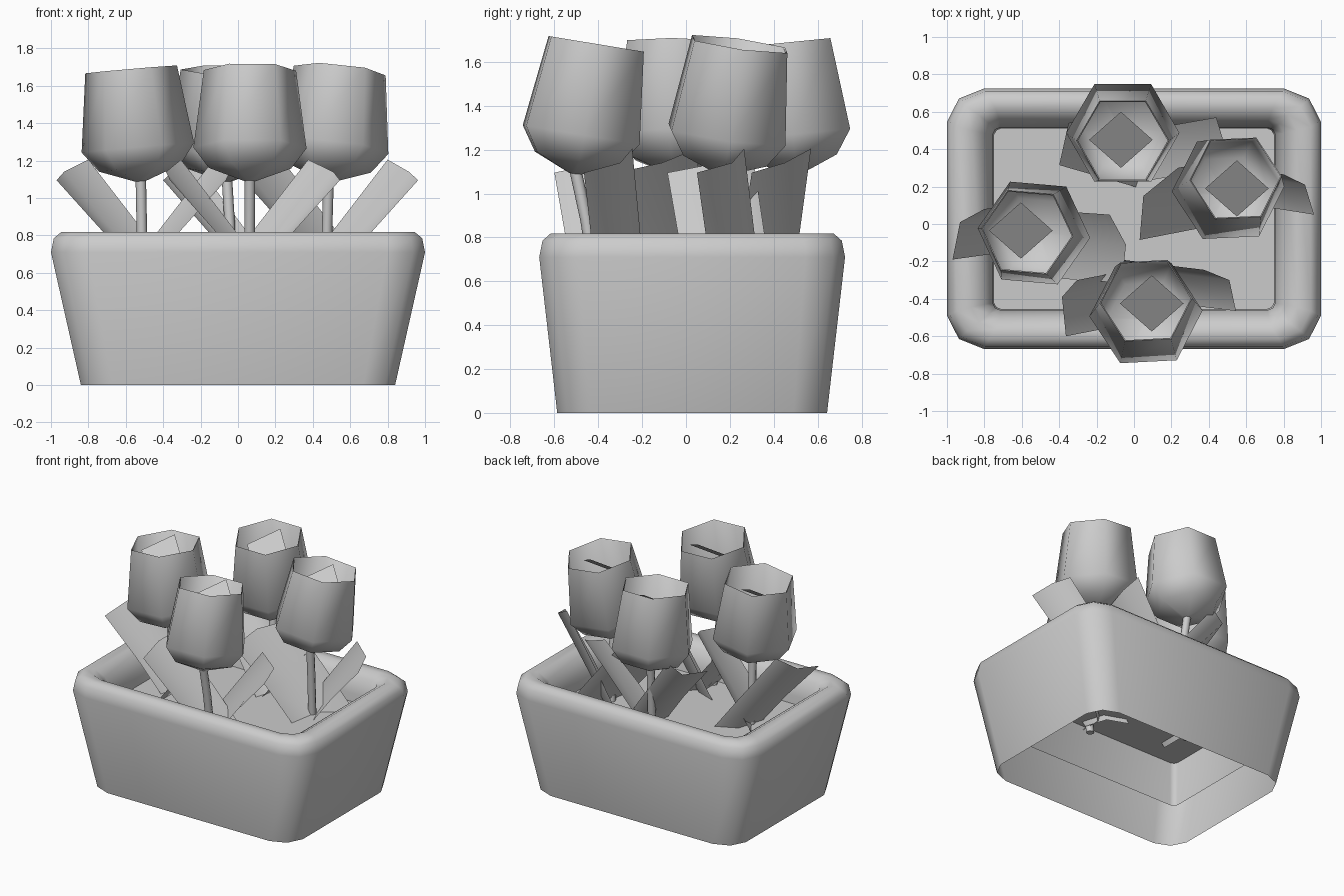
import bpy, math
from mathutils import Vector, Matrix

if "Cube" in bpy.data.objects:
    bpy.data.objects.remove(bpy.data.objects["Cube"])

grey = bpy.data.materials.new("plain_grey")
grey.diffuse_color = (0.6, 0.6, 0.6, 1)
grey.use_nodes = True
grey.node_tree.nodes["Principled BSDF"].inputs["Base Color"].default_value = grey.diffuse_color


def add_object(name, verts, faces, smooth=None):
    me = bpy.data.meshes.new(name)
    me.from_pydata([tuple(v) for v in verts], [], faces)
    me.materials.append(grey)
    ob = bpy.data.objects.new(name, me)
    bpy.context.collection.objects.link(ob)
    if smooth:
        bpy.ops.object.select_all(action='DESELECT')
        ob.select_set(True)
        bpy.context.view_layer.objects.active = ob
        bpy.ops.object.shade_smooth_by_angle(angle=math.radians(smooth))
    return ob


def bridge(rows, n):
    """Quads joining consecutive closed rings of n points."""
    return [(r * n + i, r * n + (i + 1) % n, (r + 1) * n + (i + 1) % n, (r + 1) * n + i)
            for r in range(rows - 1) for i in range(n)]


def rounded_rect(hx, hy, r, z, cy=0.028):
    """Rectangle with two-segment corners, counter-clockwise."""
    pts = []
    for sx, sy in ((1, 1), (-1, 1), (-1, -1), (1, -1)):
        c = [(hx, hy - r * 0.9), (hx - 0.32 * r, hy - 0.27 * r), (hx - r, hy)]
        if sx * sy < 0:
            c.reverse()
        pts += [Vector((sx * x, cy + sy * y, z)) for x, y in c]
    return pts


# Planter: open-bottomed tapered wall, rolled rim, inner wall hanging below the soil
rings = [(0.84, 0.615, 0.17, 0.0), (1.0, 0.697, 0.20, 0.71), (0.985, 0.682, 0.19, 0.785),
         (0.945, 0.645, 0.17, 0.818), (0.87, 0.59, 0.13, 0.818), (0.80, 0.53, 0.08, 0.775),
         (0.755, 0.488, 0.04, 0.66), (0.75, 0.485, 0.04, 0.26)]
verts = [p for ring in rings for p in rounded_rect(*ring)]
add_object("planter", verts, bridge(len(rings), 12), 60)

# Soil sheet
add_object("soil", rounded_rect(0.75, 0.485, 0.04, 0.60), [tuple(range(12))])

# Cup profile (radius, height above cup base), outside then inside
CUP = [(0.03, 0.0), (0.22, 0.07), (0.303, 0.18), (0.247, 0.60),
       (0.24, 0.595), (0.288, 0.19), (0.205, 0.09), (0.02, 0.03)]


def cup(name, base, lean, spin):
    axis = Vector((lean[0], lean[1], 1)).normalized()
    m = (Matrix.Translation(base)
         @ Vector((0, 0, 1)).rotation_difference(axis).to_matrix().to_4x4()
         @ Matrix.Rotation(math.radians(spin), 4, 'Z'))
    vs = [m @ Vector((r * math.cos(k * math.pi / 3), r * math.sin(k * math.pi / 3), z))
          for r, z in CUP for k in range(6)]
    n = len(vs)
    faces = bridge(len(CUP), 6) + [tuple(range(5, -1, -1)), tuple(range(n - 6, n))]
    add_object(name, vs, faces, 62)


def stem(name, top, bottom, r=0.028, n=8):
    mid = (Vector(top) + Vector(bottom)) / 2 + Vector((0, 0, 0.05))
    vs = [p + Vector((r * math.cos(2 * math.pi * k / n), r * math.sin(2 * math.pi * k / n), 0))
          for p in (Vector(bottom), mid, Vector(top)) for k in range(n)]
    add_object(name, vs, bridge(3, n) + [tuple(range(n - 1, -1, -1))], 50)


# Leaf rows: (slide towards the stem, height) for outer, middle and inner points
LEAF_ROWS = [[(0, 1.095), (0, 1.14), (0, 1.205)],
             [(0.25, 0.82), (0.27, 0.82), (0.30, 0.82)],
             [(0.45, 0.57), (0.47, 0.57), (0.49, 0.57)]]


def leaf(name, tips, angle):
    """Curved strip from three tip points, sloping down against the angle."""
    d = Vector((math.cos(math.radians(angle)), math.sin(math.radians(angle))))
    vs = []
    for row in LEAF_ROWS:
        for tip, (slide, z) in zip(tips, row):
            p = Vector(tip) - d * slide
            vs.append((p.x, p.y, z))
    faces = [(r * 3 + i, r * 3 + i + 1, r * 3 + i + 4, r * 3 + i + 3)
             for r in range(2) for i in range(2)]
    add_object(name, vs, faces, 85)


def cup_plate(name, x, y, z=1.58, d=0.17, dy=0.15, dz=0.105):
    """Tilted square plate inside the cup, high at the back."""
    add_object(name, [(x - d, y, z), (x, y - dy, z - dz), (x + d, y, z), (x, y + dy, z + dz)],
               [(0, 1, 2, 3)])


# name, cup base xy, lean, spin, stem foot xy, plate centre xy
flowers = [
    ("front", (0.064, -0.507), (0.0, 0.165), 3, (0.06, -0.40), (0.095, -0.425)),
    ("back", (-0.06, 0.505), (0.0, -0.10), 0, (-0.03, 0.44), (-0.07, 0.45)),
    ("left", (-0.52, -0.05), (-0.086, 0.01), -5, (-0.51, -0.04), (-0.605, -0.035)),
    ("right", (0.485, 0.162), (0.10, 0.14), 3, (0.47, 0.21), (0.55, 0.19)),
]
for name, b, lean, spin, foot, plate in flowers:
    cup(name + "_flower_cup", Vector((b[0], b[1], 1.09)), lean, spin)
    stem(name + "_stem", (b[0], b[1], 1.12), (foot[0], foot[1], 0.53))
    cup_plate(name + "_flower_centre", *plate)

# name, three tip points across the leaf, outward angle
leaves = [
    ("front_right", ((0.545, -0.465), (0.51, -0.30), (0.375, -0.245)), -7),
    ("front_left", ((-0.364, -0.60), (-0.385, -0.39), (-0.305, -0.30)), 191),
    ("left_left", ((-0.97, -0.19), (-0.93, 0.01), (-0.80, 0.08)), 188),
    ("left_right", ((-0.064, -0.315), (-0.043, -0.11), (-0.13, 0.05)), -4),
    ("right_right", ((0.963, 0.05), (0.914, 0.21), (0.80, 0.265)), -9),
    ("right_left", ((0.03, -0.085), (0.05, 0.15), (0.235, 0.30)), 191),
    ("back_right", ((0.46, 0.30), (0.476, 0.45), (0.44, 0.57)), 10),
    ("back_left", ((-0.40, 0.315), (-0.35, 0.54), (-0.24, 0.565)), 164),
]
for name, tips, angle in leaves:
    leaf(name + "_leaf", tips, angle)
